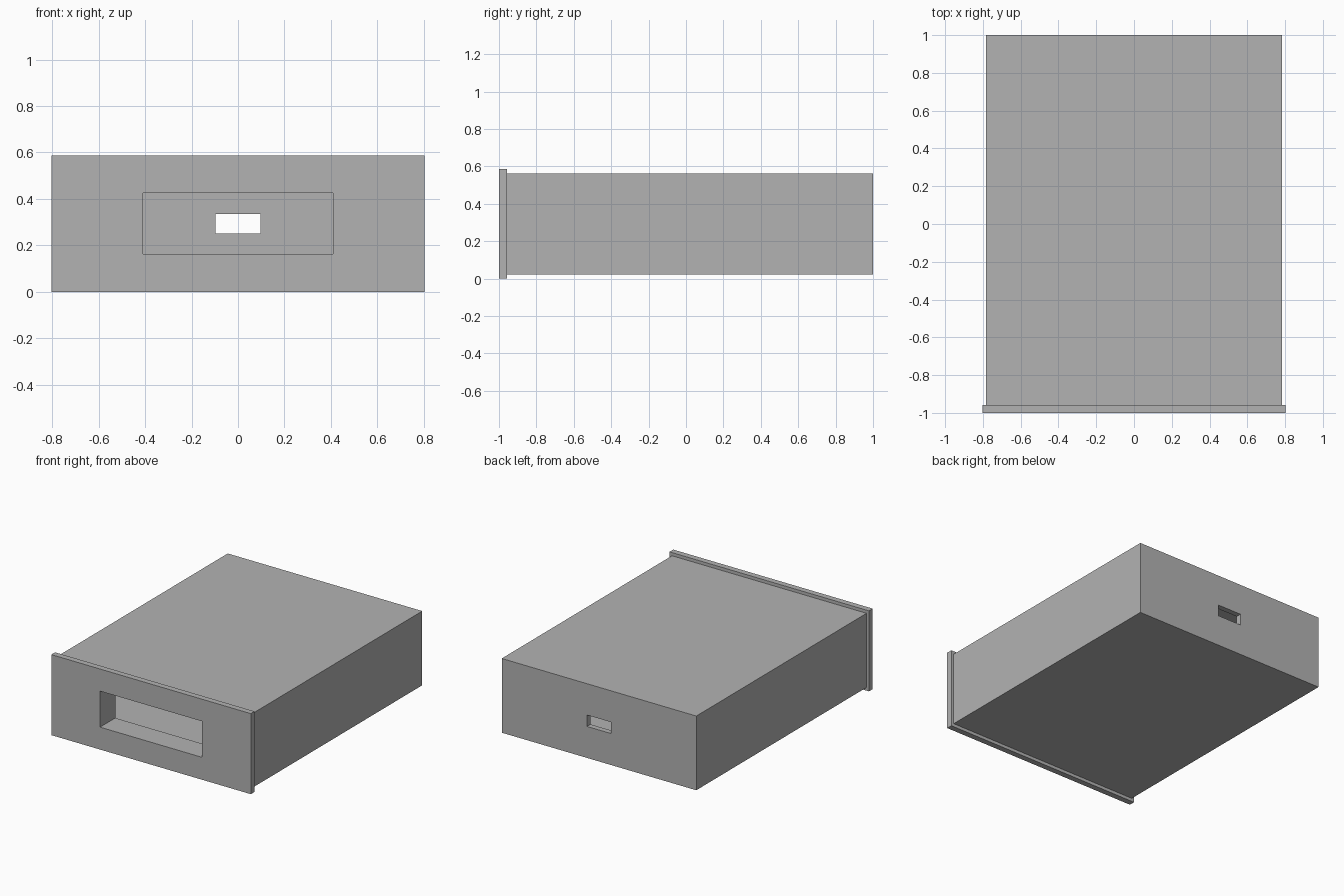
import bpy
from mathutils import Vector

cube = bpy.data.objects.get("Cube")
if cube:
    bpy.data.objects.remove(cube, do_unlink=True)

grey = bpy.data.materials.new("mid_grey")
grey.use_nodes = True
colour = (0.45, 0.45, 0.45, 1)
grey.diffuse_color = colour
grey.node_tree.nodes["Principled BSDF"].inputs["Base Color"].default_value = colour


def box(name, low, high):
    """Add a box spanning two opposite corners."""
    low, high = Vector(low), Vector(high)
    bpy.ops.mesh.primitive_cube_add(size=1, location=(low + high) / 2)
    obj = bpy.context.object
    obj.name = name
    obj.scale = high - low
    bpy.ops.object.transform_apply(location=True, rotation=False, scale=True)
    obj.data.materials.append(grey)
    return obj


def combine(target, tool, operation):
    """Apply a boolean and discard the tool object."""
    tool.hide_render = True
    mod = target.modifiers.new(operation.title(), 'BOOLEAN')
    mod.operation = operation
    mod.solver = 'EXACT'
    mod.object = tool
    bpy.context.view_layer.objects.active = target
    bpy.ops.object.modifier_apply(modifier=mod.name)
    bpy.data.objects.remove(tool, do_unlink=True)


WALL = 0.04
HALF_W, BOTTOM, TOP = 0.783, 0.023, 0.563
PLATE_BACK, FRAME_BACK = -0.957, -0.825
inner_x, inner_bottom, inner_top = HALF_W - WALL, BOTTOM + WALL, TOP - WALL

# Hollow case, open at the front, with a slot in its back wall
case = box("case", (-HALF_W, PLATE_BACK, BOTTOM), (HALF_W, 1, TOP))
combine(case, box("cavity_cutter", (-inner_x, -1.1, inner_bottom),
                  (inner_x, 1 - WALL, inner_top)), 'DIFFERENCE')
combine(case, box("slot_cutter", (-0.097, 0.8, 0.252), (0.097, 1.1, 0.335)), 'DIFFERENCE')

# Front plate with a thick inner frame around the window
plate = box("front_plate", (-0.803, -1, 0), (0.803, PLATE_BACK, 0.586))
combine(plate, box("inner_frame", (-inner_x, -0.98, inner_bottom),
                   (inner_x, FRAME_BACK, inner_top)), 'UNION')
combine(plate, box("window_cutter", (-0.41, -1.1, 0.163), (0.41, -0.7, 0.425)), 'DIFFERENCE')
